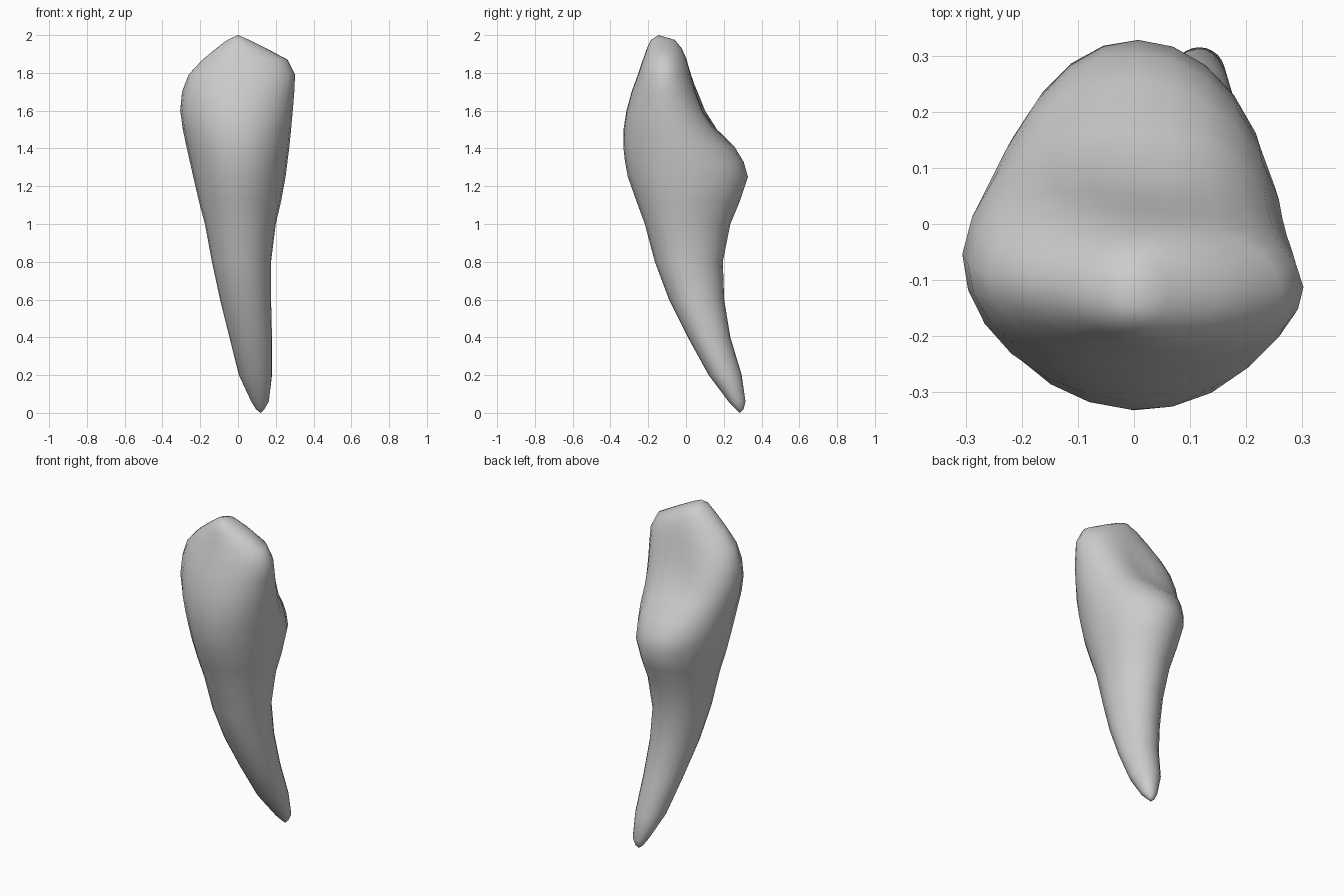
import bpy, bmesh, math

if "Cube" in bpy.data.objects:
    bpy.data.objects.remove(bpy.data.objects["Cube"])

# Section extents along the tooth: z, x min, x max, y min (front), y max (back)
SECTIONS = [
    (0.02, 0.095, 0.14, 0.265, 0.305),
    (0.06, 0.07, 0.163, 0.225, 0.315),
    (0.20, 0.005, 0.18, 0.12, 0.295),
    (0.40, -0.045, 0.18, 0.01, 0.235),
    (0.60, -0.095, 0.175, -0.09, 0.202),
    (0.80, -0.138, 0.175, -0.165, 0.195),
    (1.00, -0.175, 0.20, -0.218, 0.235),
    (1.12, -0.207, 0.228, -0.262, 0.285),
    (1.25, -0.237, 0.252, -0.308, 0.328),
    (1.33, -0.255, 0.262, -0.323, 0.305),
    (1.41, -0.273, 0.272, -0.332, 0.262),
    (1.50, -0.292, 0.281, -0.331, 0.19),
    (1.60, -0.306, 0.29, -0.315, 0.128),
    (1.70, -0.296, 0.298, -0.288, 0.083),
    (1.79, -0.262, 0.302, -0.255, 0.04),
    (1.87, -0.188, 0.262, -0.228, 0.008),
    (1.93, -0.115, 0.15, -0.207, -0.022),
    (1.975, -0.055, 0.06, -0.185, -0.06),
]
SIDES = 24


def bump(z, low, peak, high):
    """0 outside low..high, rising smoothly to 1 at peak."""
    t = (z - low) / (peak - low) if z < peak else (high - z) / (high - peak)
    t = max(0.0, min(1.0, t))
    return t * t * (3 - 2 * t)


def ring_points(z, x0, x1, y0, y1):
    cx, rx = (x0 + x1) / 2, (x1 - x0) / 2
    crown = bump(z, 1.1, 1.6, 2.05)
    fossa = bump(z, 1.36, 1.62, 1.95)
    mid = y0 + (y1 - y0) * (0.47 + 0.08 * crown)
    for i in range(SIDES):
        a = math.tau * i / SIDES
        c, s = math.cos(a), math.sin(a)
        if s < 0:
            y = mid + (mid - y0) * s
            x = cx + rx * c
        else:
            # Flatter, narrower back with a hollow between the side ridges
            y = mid + (y1 - mid) * (s ** (1 - 0.2 * fossa) - 0.22 * fossa * s ** 8)
            x = cx + rx * c * (1 - 0.1 * crown * s)
        yield x, y - 0.06 * crown * (x - cx), z


# Tooth: lofted root and crown in one skin
bm = bmesh.new()
rings = [[bm.verts.new(p) for p in ring_points(*row)] for row in SECTIONS]
for lower, upper in zip(rings, rings[1:]):
    for i in range(SIDES):
        j = (i + 1) % SIDES
        bm.faces.new((lower[i], lower[j], upper[j], upper[i]))

# Root tip and crown tip
root = bm.verts.new((0.12, 0.285, 0.0))
tip = bm.verts.new((0.0, -0.145, 2.0))
for i in range(SIDES):
    j = (i + 1) % SIDES
    bm.faces.new((rings[0][j], rings[0][i], root))
    bm.faces.new((rings[-1][i], rings[-1][j], tip))

bmesh.ops.recalc_face_normals(bm, faces=bm.faces)
for f in bm.faces:
    f.smooth = True
mesh = bpy.data.meshes.new("tooth")
bm.to_mesh(mesh)
bm.free()
tooth = bpy.data.objects.new("tooth", mesh)
bpy.context.collection.objects.link(tooth)
